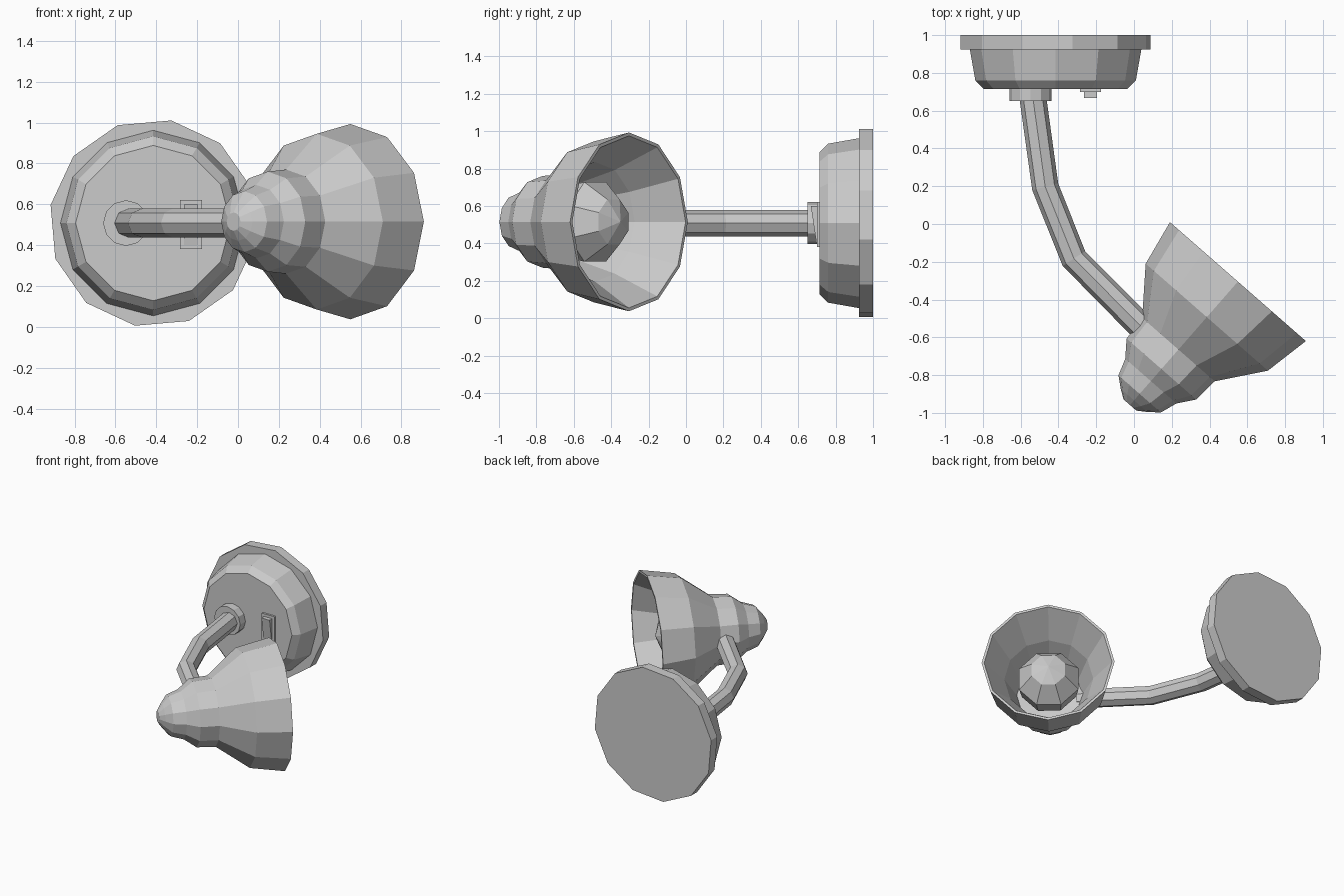
import bpy
import bmesh
from math import sin, cos, radians, tau
from mathutils import Vector

cube = bpy.data.objects.get("Cube")
if cube:
    bpy.data.objects.remove(cube, do_unlink=True)

grey = bpy.data.materials.new("light_grey")
grey.use_nodes = True
grey.diffuse_color = (0.6, 0.6, 0.6, 1)
grey.node_tree.nodes["Principled BSDF"].inputs["Base Color"].default_value = (0.6, 0.6, 0.6, 1)

UP = Vector((0, 0, 1))
MID = 0.508  # height of the lamp's centre line


def finish(name, bm):
    bmesh.ops.recalc_face_normals(bm, faces=bm.faces)
    mesh = bpy.data.meshes.new(name)
    bm.to_mesh(mesh)
    bm.free()
    mesh.materials.append(grey)
    obj = bpy.data.objects.new(name, mesh)
    bpy.context.collection.objects.link(obj)
    return obj


def loft(name, rings, sides, turn=0):
    """Join rings given as (centre, sideways vector, radius), closing both ends."""
    bm = bmesh.new()
    loops = []
    for centre, side, radius in rings:
        angles = [tau * i / sides + radians(turn) for i in range(sides)]
        loops.append([bm.verts.new(centre + (side * cos(a) + UP * sin(a)) * radius)
                      for a in angles])
    for a, b in zip(loops, loops[1:]):
        for i in range(sides):
            j = (i + 1) % sides
            bm.faces.new((a[i], a[j], b[j], b[i]))
    bm.faces.new(loops[0])
    bm.faces.new(loops[-1])
    return finish(name, bm)


def lathe(name, origin, axis, profile, sides, turn=0):
    """Turn a profile of (distance, radius) about a level axis."""
    axis = Vector(axis).normalized()
    side = UP.cross(axis)
    origin = Vector(origin)
    return loft(name, [(origin + axis * s, side, r) for s, r in profile], sides, turn)


def box(name, centre, size, lean=0):
    """Box whose front face may lean, with its upper edge forward."""
    bm = bmesh.new()
    bmesh.ops.create_cube(bm, size=1)
    for v in bm.verts:
        front, top = v.co.y < 0, v.co.z > 0
        v.co = Vector(centre) + Vector(a * b for a, b in zip(v.co, size))
        if front and not top:
            v.co.y += lean
    return finish(name, bm)


# Wall mount
wall = (-0.415, 1.0, MID)
lathe("wall_plate", wall, (0, -1, 0), [(0, 0.51), (0.075, 0.51)], 12, -10)
lathe("mount_body", wall, (0, -1, 0),
      [(0.07, 0.455), (0.24, 0.425), (0.285, 0.38)], 12)
lathe("arm_collar", (-0.548, 0.72, MID), (0, -1, 0), [(0, 0.112), (0.07, 0.112)], 12)

# Switch
box("switch_frame", (-0.23, 0.71, 0.5), (0.11, 0.02, 0.24))
box("switch_rocker", (-0.23, 0.69, 0.5), (0.07, 0.045, 0.2), lean=0.03)

# Bent arm with mitred joints
path = [Vector((x, y, MID)) for x, y in
        [(-0.537, 0.68), (-0.47, 0.197), (-0.318, -0.183), (0.06, -0.565)]]
rings = []
for i, p in enumerate(path):
    before = (p - path[max(i - 1, 0)]).normalized()
    after = (path[min(i + 1, len(path) - 1)] - p).normalized()
    rings.append((p, UP.cross((before + after).normalized()), 0.071))
loft("arm", rings, 8)

# Shade: outer skin from the tip to the rim, then back along the inside
rim = (0.55, -0.305, 0.515)
tipward = (-0.658, -0.752, 0)
outer = [(0.868, 0.045), (0.835, 0.094), (0.79, 0.149), (0.7, 0.18),
         (0.615, 0.245), (0.478, 0.255), (0.25, 0.43), (0, 0.478)]
inner = [(0, 0.46), (0.24, 0.32), (0.47, 0.235), (0.5, 0.05)]
lathe("shade", rim, tipward, outer + inner, 12)

# Bulb
bulb = [(0.06, 0.002), (0.11, 0.13), (0.24, 0.23), (0.36, 0.21), (0.49, 0.1)]
lathe("bulb", rim, tipward, bulb, 8, 22.5)
